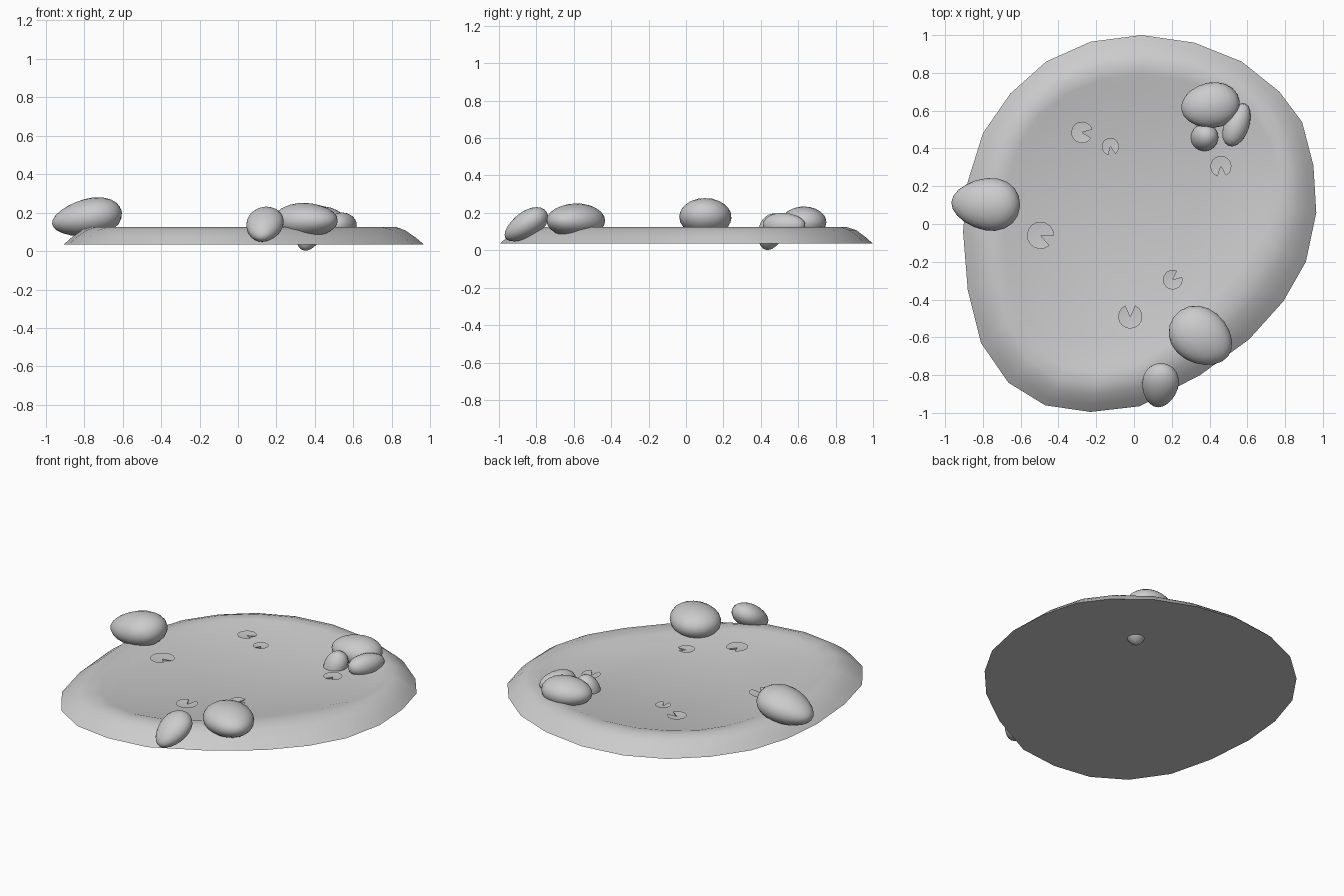
import bpy, bmesh
from math import radians, cos, sin, pi
from mathutils import Euler, Vector

if "Cube" in bpy.data.objects:
    bpy.data.objects.remove(bpy.data.objects["Cube"])

# outer foot of the bank and the matching waterline, point for point
OUTER = [(.04, 1), (.32, .96), (.57, .86), (.77, .70), (.89, .54), (.95, .31), (.965, .06),
         (.91, -.20), (.79, -.41), (.61, -.61), (.35, -.80), (.03, -.965), (-.23, -.995),
         (-.47, -.96), (-.665, -.84), (-.81, -.63), (-.88, -.35), (-.905, -.04),
         (-.88, .225), (-.80, .48), (-.655, .69), (-.465, .86), (-.23, .965)]
INNER = [(.04, .74), (.24, .715), (.42, .66), (.58, .56), (.67, .43), (.715, .27), (.69, .08),
         (.61, -.06), (.48, -.23), (.33, -.41), (.18, -.58), (0, -.69), (-.18, -.735),
         (-.34, -.71), (-.47, -.625), (-.57, -.45), (-.62, -.22), (-.64, .05),
         (-.615, .24), (-.55, .42), (-.46, .55), (-.33, .645), (-.16, .715)]
# bank cross-section: (blend from outer to inner, height)
PROFILE = [(0, .035), (.15, .07), (.35, .108), (.55, .125), (.8, .122), (1, .104)]


def finish(name, bm, angle=50):
    bmesh.ops.recalc_face_normals(bm, faces=bm.faces)
    me = bpy.data.meshes.new(name)
    bm.to_mesh(me)
    bm.free()
    ob = bpy.data.objects.new(name, me)
    bpy.context.collection.objects.link(ob)
    bpy.ops.object.select_all(action='DESELECT')
    ob.select_set(True)
    bpy.context.view_layer.objects.active = ob
    bpy.ops.object.shade_smooth_by_angle(angle=radians(angle))
    return ob


# bank with closed underside and water surface
bm = bmesh.new()
rings = []
for t, z in PROFILE:
    rings.append([bm.verts.new((a[0] + (b[0] - a[0]) * t, a[1] + (b[1] - a[1]) * t, z))
                  for a, b in zip(OUTER, INNER)])
n = len(OUTER)
for r, s in zip(rings, rings[1:]):
    for i in range(n):
        j = (i + 1) % n
        bm.faces.new((r[i], r[j], s[j], s[i]))
bm.faces.new(rings[0])
bm.faces.new(rings[-1])
finish("pond_bank_and_water", bm, 80)


# stones: egg shapes, long along local x, wider at +x for positive taper
def stone(name, centre, half, rot, taper):
    bm = bmesh.new()
    bmesh.ops.create_icosphere(bm, subdivisions=3, radius=1)
    m = Euler([radians(a) for a in rot]).to_matrix()
    for v in bm.verts:
        k = 1 + taper * v.co.x
        v.co = m @ Vector((v.co.x * half[0], v.co.y * half[1] * k, v.co.z * half[2] * k))
        v.co += Vector(centre)
    finish(name, bm, 80)


stone("stone_left", (-.785, .105, .172), (.185, .138, .098), (0, -10, -3), .18)
stone("stone_front_large", (.355, -.595, .158), (.178, .146, .092), (0, 0, -35), -.1)
stone("stone_front_small", (.138, -.855, .135), (.132, .096, .07), (0, -32, 80), .15)
stone("stone_back_large", (.405, .628, .15), (.156, .12, .084), (0, 0, 8), .08)
stone("stone_back_side", (.545, .525, .135), (.12, .065, .065), (0, 0, 68), -.1)
stone("stone_back_low", (.37, .455, .098), (.103, .072, .068), (0, -65, 45), .12)


# lily pads: shallow cupped discs with a notch
def lily_pad(name, x, y, r, notch):
    bm = bmesh.new()
    segs, gap = 14, radians(24)
    start = radians(notch) + gap
    arc = [start + (2 * pi - 2 * gap) * i / segs for i in range(segs + 1)]
    top = bm.verts.new((x, y, .115))
    low = bm.verts.new((x, y, .1))
    rim = [bm.verts.new((x + r * cos(a), y + r * sin(a), .121)) for a in arc]
    for a, b in zip(rim, rim[1:]):
        bm.faces.new((top, a, b))
        bm.faces.new((low, b, a))
    bm.faces.new((top, low, rim[0]))
    bm.faces.new((low, top, rim[-1]))
    finish(name, bm)


for i, p in enumerate([(-.275, .485, .057, -8), (-.125, .41, .046, -80),
                       (-.495, -.06, .072, -25), (-.02, -.49, .064, 90),
                       (.205, -.295, .052, 40), (.46, .305, .056, -85)]):
    lily_pad(f"lily_pad_{i + 1}", *p)
